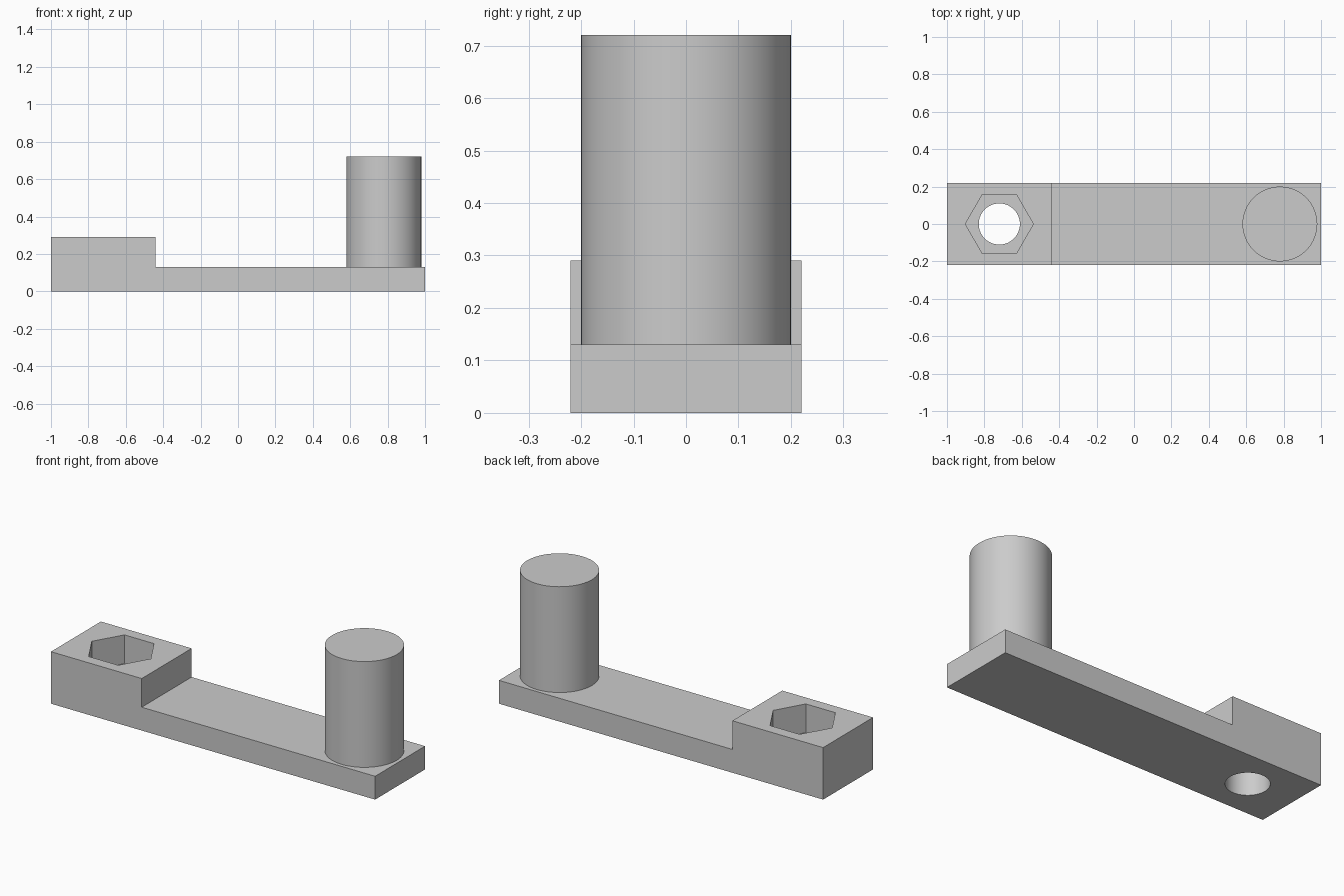
import bpy, bmesh, math

default_cube = bpy.data.objects.get("Cube")
if default_cube:
    bpy.data.objects.remove(default_cube, do_unlink=True)

# Dimensions
HALF_WIDTH = 0.22
ARM_TOP, BLOCK_TOP, POST_TOP = 0.13, 0.29, 0.72
STEP_X, SOCKET_X, POST_X = -0.44, -0.72, 0.78

# Material
grey = bpy.data.materials.new("plain_grey")
grey.use_nodes = True
colour = (0.6, 0.6, 0.6, 1)
grey.diffuse_color = colour
grey.node_tree.nodes["Principled BSDF"].inputs["Base Color"].default_value = colour


def activate(obj):
    bpy.ops.object.select_all(action='DESELECT')
    obj.select_set(True)
    bpy.context.view_layer.objects.active = obj


def prism(name, sides, radius, x, bottom, top):
    """Upright prism with its first corner on the x axis."""
    bm = bmesh.new()
    ring = [bm.verts.new((x + radius * math.cos(math.tau * i / sides),
                          radius * math.sin(math.tau * i / sides), bottom))
            for i in range(sides)]
    return extrude(name, bm, ring, (0, 0, top - bottom))


def extrude(name, bm, ring, offset):
    """Extrude a closed outline into a solid object."""
    face = bm.faces.new(ring)
    result = bmesh.ops.extrude_face_region(bm, geom=[face], use_keep_orig=True)
    moved = [g for g in result["geom"] if isinstance(g, bmesh.types.BMVert)]
    bmesh.ops.translate(bm, verts=moved, vec=offset)
    bmesh.ops.recalc_face_normals(bm, faces=bm.faces)
    mesh = bpy.data.meshes.new(name)
    bm.to_mesh(mesh)
    bm.free()
    mesh.materials.append(grey)
    obj = bpy.data.objects.new(name, mesh)
    bpy.context.collection.objects.link(obj)
    return obj


def cut(target, cutter):
    cutter.hide_render = True
    mod = target.modifiers.new("cut", 'BOOLEAN')
    mod.object, mod.operation, mod.solver = cutter, 'DIFFERENCE', 'EXACT'
    activate(target)
    bpy.ops.object.modifier_apply(modifier=mod.name)
    bpy.data.objects.remove(cutter, do_unlink=True)


# Stepped arm: side profile extruded across the width
profile = [(-1, 0), (1, 0), (1, ARM_TOP), (STEP_X, ARM_TOP),
           (STEP_X, BLOCK_TOP), (-1, BLOCK_TOP)]
bm = bmesh.new()
outline = [bm.verts.new((x, -HALF_WIDTH, z)) for x, z in profile]
arm = extrude("stepped_arm", bm, outline, (0, 2 * HALF_WIDTH, 0))

# Hexagonal nut pocket above a round through hole
cut(arm, prism("nut_pocket_cutter", 6, 0.182, SOCKET_X, ARM_TOP, 0.4))
cut(arm, prism("bolt_hole_cutter", 64, 0.11, SOCKET_X, -0.1, 0.2))

# Round handle post
post = prism("handle_post", 64, 0.2, POST_X, ARM_TOP, POST_TOP)

for part in (arm, post):
    activate(part)
    bpy.ops.object.shade_smooth_by_angle(angle=math.radians(30))
